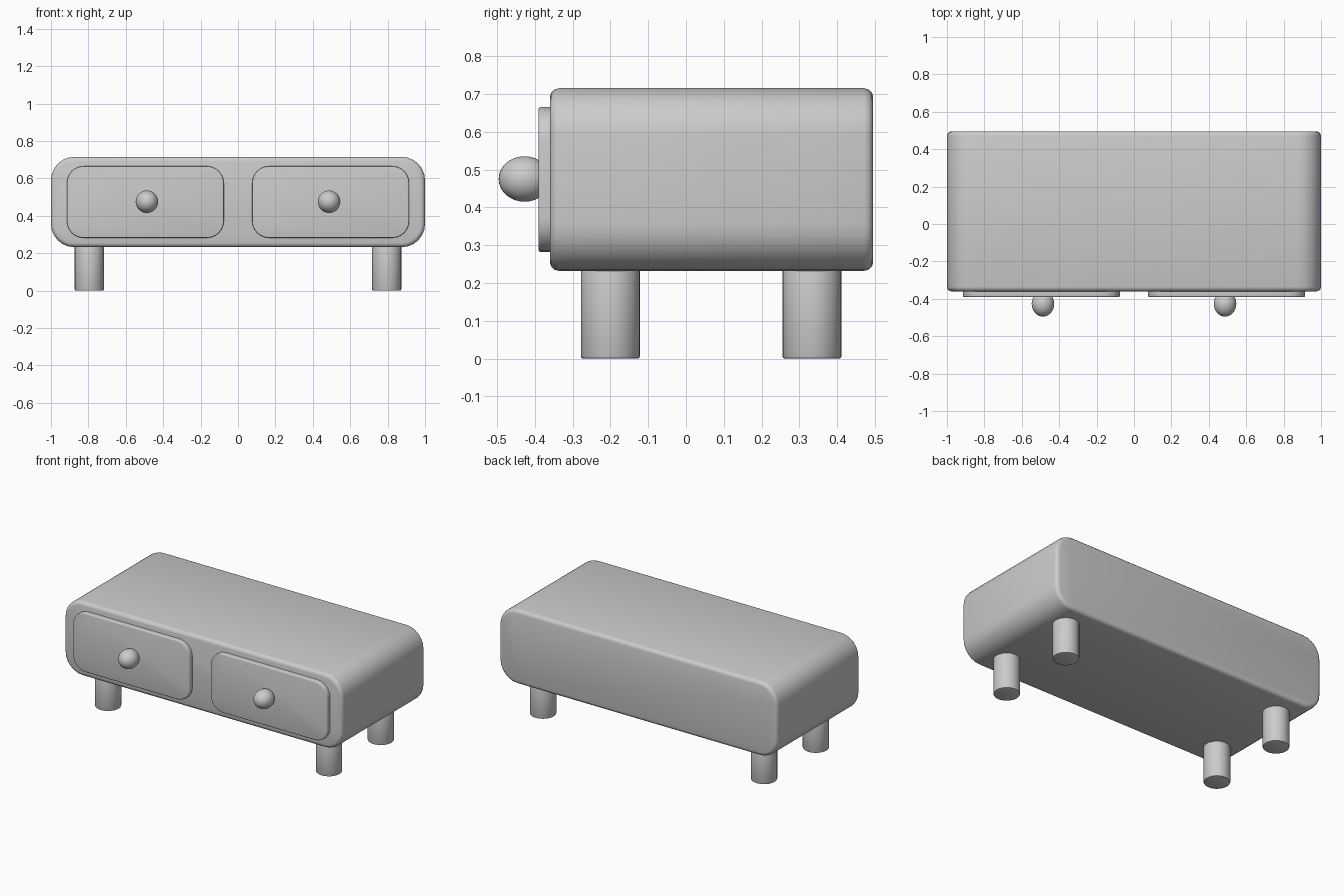
import bpy, bmesh, math
from mathutils import Matrix

cube = bpy.data.objects.get("Cube")
if cube:
    bpy.data.objects.remove(cube, do_unlink=True)

GREY = (0.6, 0.6, 0.6, 1)
grey = bpy.data.materials.new("plain grey")
grey.use_nodes = True
grey.diffuse_color = GREY
grey.node_tree.nodes["Principled BSDF"].inputs["Base Color"].default_value = GREY


def finish(name, bm, bevel=0, segments=3):
    """Turn a bmesh into a smooth-shaded object with softened rims."""
    bmesh.ops.recalc_face_normals(bm, faces=bm.faces)
    mesh = bpy.data.meshes.new(name)
    bm.to_mesh(mesh)
    bm.free()
    mesh.materials.append(grey)
    obj = bpy.data.objects.new(name, mesh)
    bpy.context.collection.objects.link(obj)
    bpy.ops.object.select_all(action="DESELECT")
    obj.select_set(True)
    bpy.context.view_layer.objects.active = obj
    if bevel:
        mod = obj.modifiers.new("soft rim", "BEVEL")
        mod.width = bevel
        mod.segments = segments
        mod.limit_method = "ANGLE"
        mod.angle_limit = math.radians(50)
        bpy.ops.object.modifier_apply(modifier=mod.name)
    bpy.ops.object.shade_smooth_by_angle(angle=math.radians(40))
    return obj


def rounded_box(name, x, y, z, radius, bevel):
    """Rounded rectangle in x and z, extruded along y."""
    bm = bmesh.new()
    corners = [(x[1], z[1], 0), (x[0], z[1], 90), (x[0], z[0], 180), (x[1], z[0], 270)]
    ring = []
    for cx, cz, start in corners:
        ox = cx - math.copysign(radius, cx - sum(x) / 2)
        oz = cz - math.copysign(radius, cz - sum(z) / 2)
        for i in range(7):
            a = math.radians(start + i * 15)
            ring.append(bm.verts.new((ox + radius * math.cos(a), y[0], oz + radius * math.sin(a))))
    face = bm.faces.new(ring)
    out = bmesh.ops.extrude_face_region(bm, geom=[face], use_keep_orig=True)
    moved = [v for v in out["geom"] if isinstance(v, bmesh.types.BMVert)]
    bmesh.ops.translate(bm, verts=moved, vec=(0, y[1] - y[0], 0))
    return finish(name, bm, bevel)


# Cabinet body
rounded_box("cabinet_body", (-1, 1), (-0.36, 0.495), (0.232, 0.715), 0.125, 0.024)

for side, s in (("left", 1), ("right", -1)):
    # Drawer front
    rounded_box(side + "_drawer_front", sorted((s * 0.076, s * 0.915)),
                (-0.39, -0.34), (0.282, 0.665), 0.09, 0.006)

    # Round knob
    bm = bmesh.new()
    bmesh.ops.create_uvsphere(bm, u_segments=32, v_segments=16, radius=0.06,
                              matrix=Matrix.Translation((s * 0.487, -0.427, 0.475))
                              @ Matrix.Diagonal((1, 1.14, 1, 1)))
    finish(side + "_knob", bm)

    # Legs
    for end, y in (("front", -0.2), ("back", 0.333)):
        bm = bmesh.new()
        bmesh.ops.create_cone(bm, cap_ends=True, segments=32, radius1=0.078, radius2=0.078,
                              depth=0.26, matrix=Matrix.Translation((s * 0.795, y, 0.13)))
        finish(f"{side}_{end}_leg", bm, 0.006, 2)
